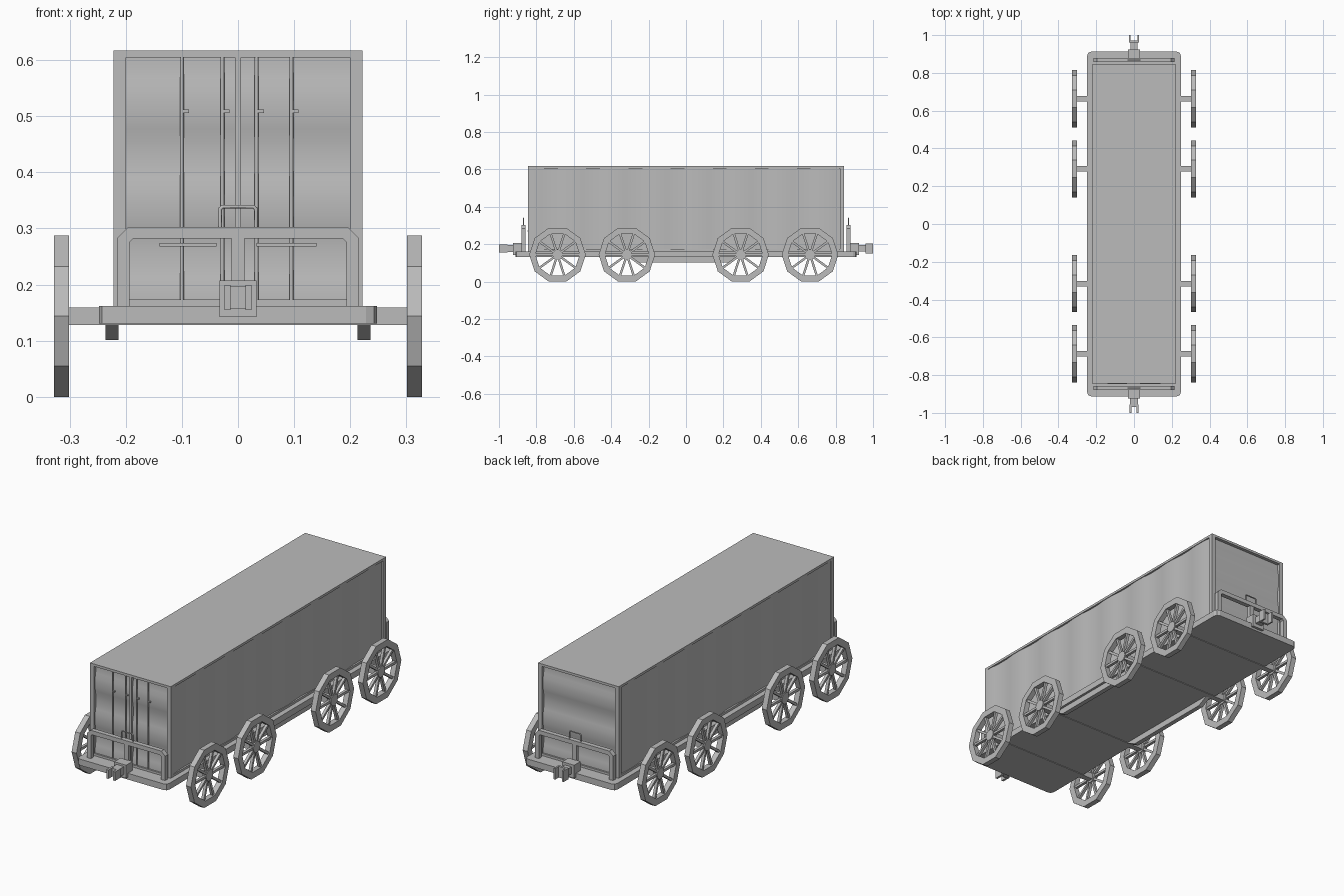
import bpy, bmesh, math
from mathutils import Matrix, Vector

old = bpy.data.objects.get("Cube")
if old:
    bpy.data.objects.remove(old, do_unlink=True)

GREY = (0.5, 0.5, 0.5, 1)
mat = bpy.data.materials.new("plain grey")
mat.use_nodes = True
mat.diffuse_color = GREY
mat.node_tree.nodes["Principled BSDF"].inputs["Base Color"].default_value = GREY


def finish(name, bm, smooth=False):
    bmesh.ops.recalc_face_normals(bm, faces=bm.faces)
    mesh = bpy.data.meshes.new(name)
    bm.to_mesh(mesh)
    bm.free()
    mesh.materials.append(mat)
    for p in mesh.polygons:
        p.use_smooth = smooth
    ob = bpy.data.objects.new(name, mesh)
    bpy.context.collection.objects.link(ob)
    return ob


def add_box(bm, x, y, z, matrix=Matrix()):
    """Box from (low, high) pairs."""
    size = Matrix.Diagonal((x[1] - x[0], y[1] - y[0], z[1] - z[0], 1))
    mid = Matrix.Translation([(a + b) / 2 for a, b in (x, y, z)])
    return bmesh.ops.create_cube(bm, size=1, matrix=matrix @ mid @ size)["verts"]


def boxes(name, *items):
    bm = bmesh.new()
    for item in items:
        add_box(bm, *item)
    return finish(name, bm)


def prism(name, points, axis_map, low, high):
    """Extrude a 2D outline between two depths."""
    bm = bmesh.new()
    face = bm.faces.new([bm.verts.new(axis_map(a, b, low)) for a, b in points])
    new = bmesh.ops.extrude_face_region(bm, geom=[face])["geom"]
    shift = Vector(axis_map(0, 0, high)) - Vector(axis_map(0, 0, low))
    bmesh.ops.translate(bm, vec=shift, verts=[v for v in new if isinstance(v, bmesh.types.BMVert)])
    return finish(name, bm)


def tube(name, points, radius, cyclic=False):
    """Thin square-ish rod along a path."""
    curve = bpy.data.curves.new(name, "CURVE")
    curve.dimensions = "3D"
    curve.bevel_depth = radius
    curve.bevel_resolution = 1
    curve.use_fill_caps = True
    line = curve.splines.new("POLY")
    line.points.add(len(points) - 1)
    for p, co in zip(line.points, points):
        p.co = (*co, 1)
    line.use_cyclic_u = cyclic
    curve.materials.append(mat)
    ob = bpy.data.objects.new(name, curve)
    bpy.context.collection.objects.link(ob)


def corrugated(name, start, end, period, depth, place):
    """Wavy sheet: place(t, d, side) gives a point at travel t and depth d."""
    bm = bmesh.new()
    steps = 8
    count = round((end - start) / period * steps)
    rows = []
    for i in range(count + 1):
        t = start + (end - start) * i / count
        wave = math.cos(2 * math.pi * (t - start) / period)
        d = depth * max(-1, min(1, 1.5 * wave))
        rows.append([bm.verts.new(place(t, d, s)) for s in (-1, 1)])
    for a, b in zip(rows, rows[1:]):
        bm.faces.new((a[0], a[1], b[1], b[0]))
    return finish(name, bm, smooth=True)


W, L, LOW, TOP = 0.222, 0.845, 0.162, 0.617

# Wagon floor with clipped corners
deck = boxes("deck", ((-0.248, 0.248), (-0.912, 0.912), (0.131, 0.162)))
bm = bmesh.new()
bm.from_mesh(deck.data)
upright = [e for e in bm.edges if abs(e.verts[0].co.z - e.verts[1].co.z) > 0.01]
bmesh.ops.bevel(bm, geom=upright, offset=0.02, segments=2, profile=0.5, affect="EDGES")
bm.to_mesh(deck.data)
bm.free()

# Container frame, roof and base
frame = []
for sx in (-1, 1):
    x = sorted((sx * (W - 0.022), sx * W))
    for sy in (-1, 1):
        frame.append((x, sorted((sy * (L - 0.022), sy * L)), (LOW, TOP)))
    for z in ((LOW, 0.173), (0.608, TOP)):
        frame.append((x, (-L, L), z))
for sy in (-1, 1):
    for z in ((LOW, 0.173), (0.608, TOP)):
        frame.append(((-W, W), sorted((sy * (L - 0.022), sy * L)), z))
boxes("container_frame", *frame)
boxes("container_roof", ((-W, W), (-L, L), (0.605, TOP)))
boxes("container_base", ((-W + 0.01, W - 0.01), (-L + 0.01, L - 0.01), (LOW, 0.17)))

# Corrugated walls
mid, half = (LOW + TOP) / 2, (TOP - LOW) / 2 - 0.005
for side, label in ((1, "left"), (-1, "right")):
    corrugated(label + "_wall", -L + 0.01, L - 0.01, 0.225, 0.003,
               lambda t, d, s: (side * (W - 0.006 + d), t, mid + s * half))
for side, label in ((-1, "front"), (1, "back")):
    corrugated(label + "_wall", LOW + 0.005, TOP - 0.005, 0.175, 0.004,
               lambda t, d, s: (s * (W - 0.01), side * (L - 0.012 + d), t))

# Container doors: centre strip, lock rods and handles
boxes("door_seam", ((-0.005, 0.005), (-L + 0.001, -L + 0.02), (0.17, 0.61)))
for i, x in enumerate((-0.1, -0.028, 0.033, 0.095)):
    tube(f"lock_rod_{i + 1}", [(x, -L + 0.004, 0.17), (x, -L + 0.004, 0.61)], 0.0035)
    boxes(f"rod_catch_{i + 1}", ((x, x + 0.013), (-L, -L + 0.007), (0.506, 0.512)))
boxes("door_handles", *[(x, (-L - 0.002, -L + 0.006), (0.268, 0.274))
                        for x in ((-0.14, -0.038), (0.033, 0.14))])

# End railings, steps and couplers
for sy, label in ((-1, "front"), (1, "back")):
    def span(a, b):
        return sorted((sy * a, sy * b))

    outer = [(-0.215, 0.16), (-0.215, 0.283), (-0.195, 0.303)]
    inner = [(-0.193, 0.16), (-0.193, 0.276), (-0.187, 0.282)]
    left = outer + [(-x, z) for x, z in reversed(outer)]
    right = inner + [(-x, z) for x, z in reversed(inner)]
    prism(label + "_railing", left + right[::-1], lambda a, b, c: (a, c, b),
          *span(0.857, 0.88))
    boxes(label + "_centre_post", ((-0.012, 0.012), span(0.86, 0.878), (0.16, 0.29)))
    tube(label + "_handle", [(x, sy * 0.868, z) for x, z in
         ((-0.032, 0.3), (-0.032, 0.335), (-0.027, 0.339),
          (0.027, 0.339), (0.032, 0.335), (0.032, 0.3))], 0.0035)
    boxes(label + "_coupler_block", ((-0.033, 0.033), span(0.875, 0.925), (0.142, 0.207)))
    if sy < 0:
        boxes("front_coupler", ((-0.02, 0.02), span(0.92, 0.97), (0.157, 0.197)),
              *[(sorted((s * 0.013, s * 0.024)), span(0.955, 1), (0.155, 0.199)) for s in (-1, 1)])
    else:
        boxes("back_coupler", ((-0.018, 0.018), span(0.92, 0.965), (0.16, 0.195)),
              ((-0.027, 0.027), span(0.96, 0.972), (0.15, 0.205)),
              *[(sorted((s * 0.019, s * 0.027)), span(0.965, 1), (0.15, 0.205)) for s in (-1, 1)])

# Tapered sills below the floor
for sx, label in ((1, "left"), (-1, "right")):
    prism(label + "_sill", [(-0.31, 0.132), (-0.25, 0.101), (0.23, 0.101), (0.29, 0.132)],
          lambda a, b, c: (c, a, b), *sorted((sx * 0.213, sx * 0.236)))

# Axles and ten-sided spoked wheels
SIDES, RADIUS, RIM, HUB_Z = 10, 0.151, 0.118, 0.1437


def wheel(name, sx, y):
    bm = bmesh.new()
    place = Matrix.Translation((sx * 0.3145, y, HUB_Z))
    rings = []
    for k in range(SIDES):
        a = 2 * math.pi * k / SIDES
        rings.append([bm.verts.new(place @ Vector((x, r * math.cos(a), r * math.sin(a))))
                      for x, r in ((-0.0135, RIM), (0.0135, RIM), (0.0135, RADIUS), (-0.0135, RADIUS))])
    for k in range(SIDES):
        a, b = rings[k], rings[(k + 1) % SIDES]
        for j in range(4):
            n = (j + 1) % 4
            bm.faces.new((a[j], a[n], b[n], b[j]))
    for k in range(SIDES):
        turn = Matrix.Rotation(2 * math.pi * k / SIDES, 4, "X")
        add_box(bm, (-0.007, 0.007), (0.015, RIM + 0.001), (-0.006, 0.006), place @ turn)
    bmesh.ops.create_cone(bm, cap_ends=True, segments=SIDES, radius1=0.028, radius2=0.028,
                          depth=0.022, matrix=place @ Matrix.Rotation(math.pi / 2, 4, "Y"))
    finish(name, bm)


for i, y in enumerate((-0.687, -0.316, 0.292, 0.663)):
    boxes(f"axle_{i + 1}", ((-0.31, 0.31), (y - 0.015, y + 0.015), (0.128, 0.159)))
    wheel(f"left_wheel_{i + 1}", 1, y)
    wheel(f"right_wheel_{i + 1}", -1, y)
